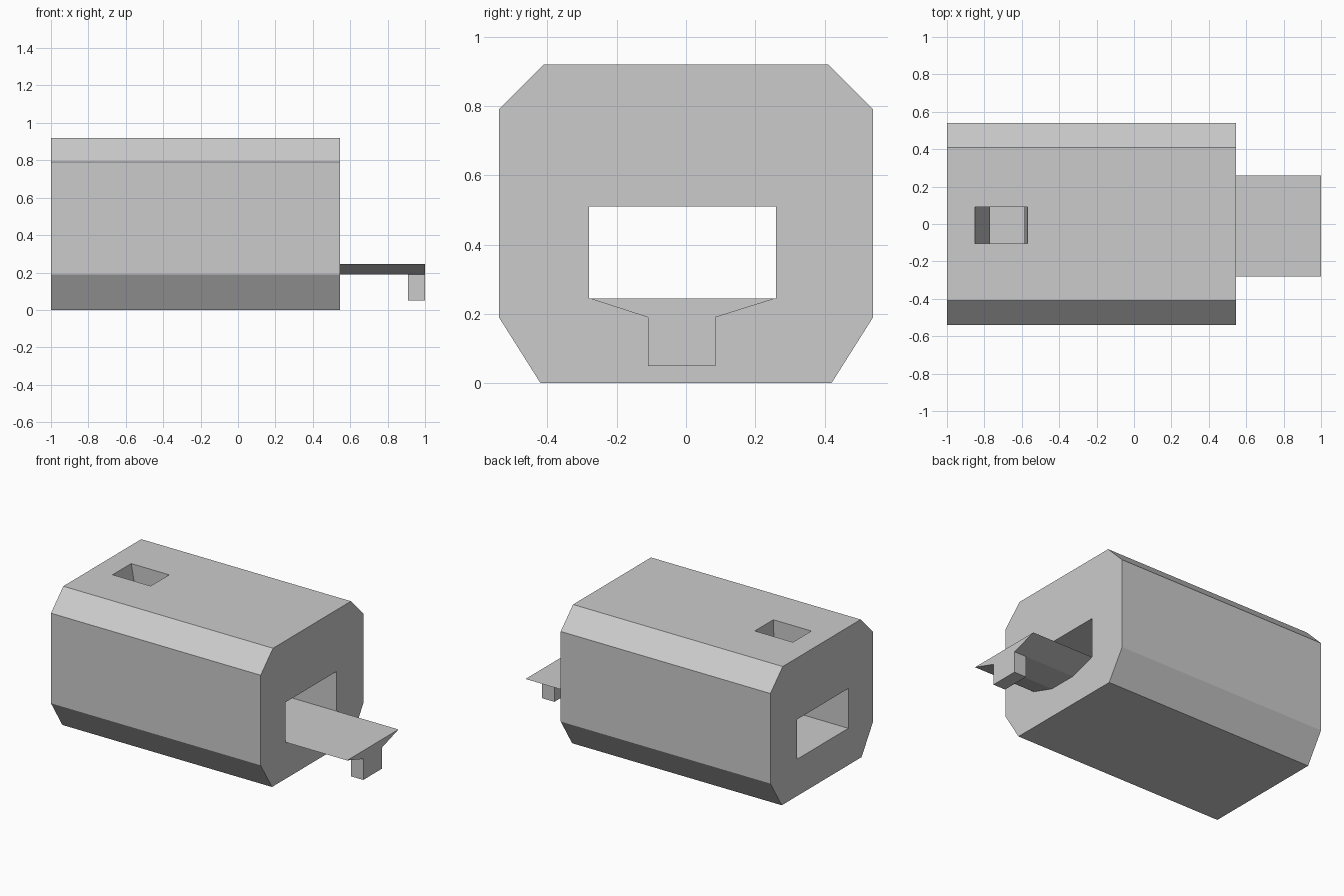
import bpy, bmesh
from mathutils import Vector

if "Cube" in bpy.data.objects:
    bpy.data.objects.remove(bpy.data.objects["Cube"])


def prism(name, profile, axis, start, end):
    """Extrude a closed profile: (y, z) points along x, or (x, z) points along y."""
    bm = bmesh.new()
    if axis == 'x':
        pts = [(start, a, b) for a, b in profile]
        move = Vector((end - start, 0, 0))
    else:
        pts = [(a, start, b) for a, b in profile]
        move = Vector((0, end - start, 0))
    face = bm.faces.new([bm.verts.new(p) for p in pts])
    geom = bmesh.ops.extrude_face_region(bm, geom=[face])['geom']
    bmesh.ops.translate(bm, vec=move,
                        verts=[g for g in geom if isinstance(g, bmesh.types.BMVert)])
    bmesh.ops.recalc_face_normals(bm, faces=bm.faces)
    mesh = bpy.data.meshes.new(name)
    bm.to_mesh(mesh)
    bm.free()
    obj = bpy.data.objects.new(name, mesh)
    bpy.context.collection.objects.link(obj)
    return obj


def rect(a0, a1, b0, b1):
    return [(a0, b0), (a1, b0), (a1, b1), (a0, b1)]


def cut(target, cutter):
    mod = target.modifiers.new(cutter.name, 'BOOLEAN')
    mod.operation = 'DIFFERENCE'
    mod.solver = 'EXACT'
    mod.object = cutter
    cutter.hide_render = True
    cutter.hide_set(True)


# Body: chamfered block, mirrored half profile
FRONT = 0.545
half = [(0.42, 0), (0.54, 0.19), (0.54, 0.79), (0.41, 0.92)]
body = prism("body", half + [(-y, z) for y, z in reversed(half)], 'x', -1, FRONT)

# Rectangular channel running the full length
cut(body, prism("channel_cutter", rect(-0.28, 0.26, 0.245, 0.51), 'x', -1.1, 0.7))

# Tapered slot from the top down into the channel
slot = [(-0.749, 0.4), (-0.589, 0.4), (-0.567, 1.0), (-0.866, 1.0)]
cut(body, prism("slot_cutter", slot, 'y', -0.105, 0.09))

# Tongue with bevelled underside, continuing the channel floor
prism("tongue", [(-0.28, 0.245), (-0.11, 0.19), (0.085, 0.19), (0.26, 0.245)],
      'x', FRONT, 1)

# Catch under the tongue's tip
prism("catch", rect(-0.11, 0.085, 0.05, 0.19), 'x', 0.91, 1)
